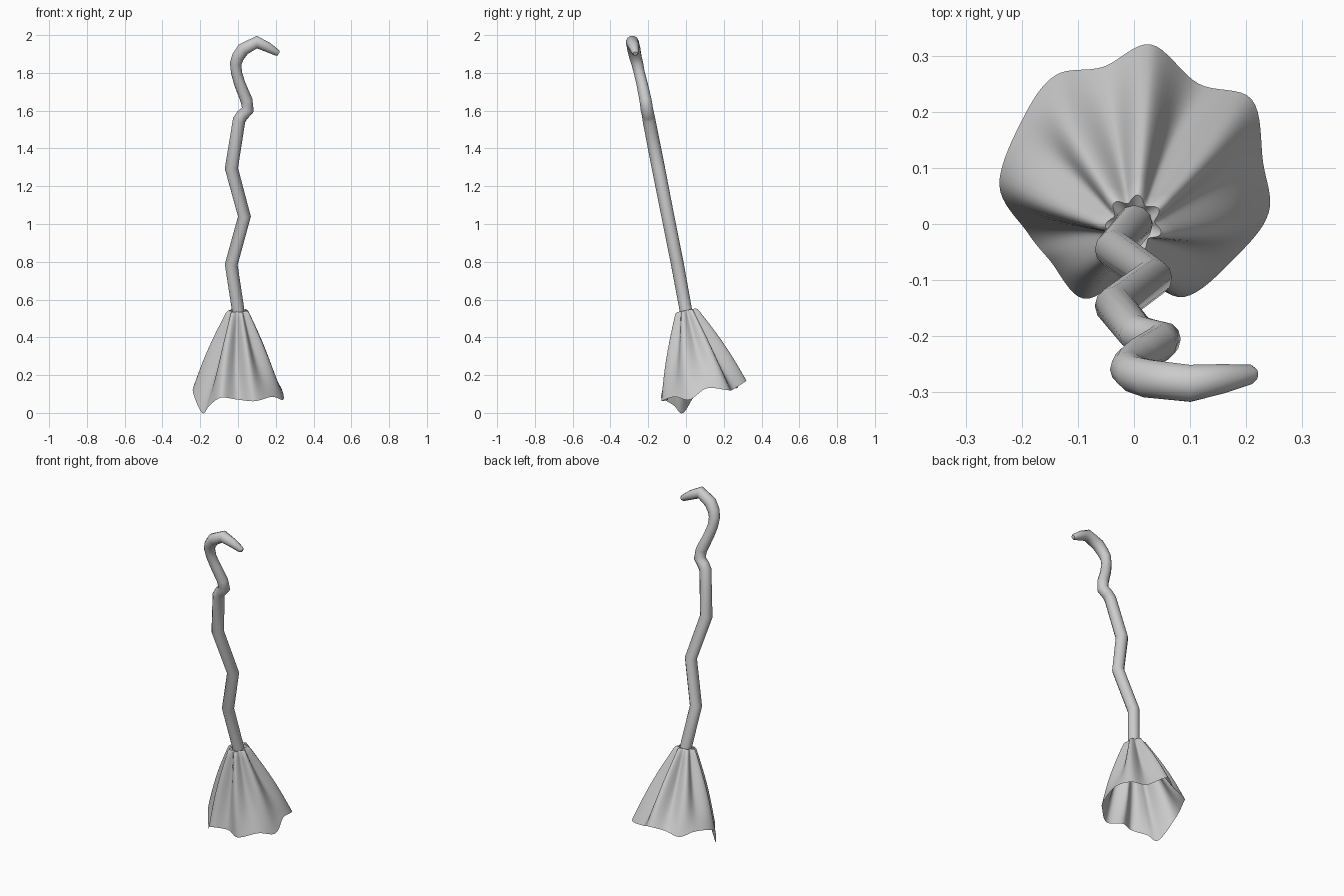
import bpy, bmesh, math
from mathutils import Vector

if "Cube" in bpy.data.objects:
    bpy.data.objects.remove(bpy.data.objects["Cube"])


def finish(obj, angle):
    bpy.ops.object.select_all(action='DESELECT')
    obj.select_set(True)
    bpy.context.view_layer.objects.active = obj
    if obj.type == 'CURVE':
        bpy.ops.object.convert(target='MESH')
    bpy.ops.object.shade_smooth_by_angle(angle=math.radians(angle))


# crooked handle: x, y, z, radius
path = [(0, 0.01, 0.48, .033), (0, -0.002, 0.55, .033), (-.036, -.045, .785, .034),
        (.034, -.096, 1.04, .034), (-.035, -.146, 1.295, .035), (.006, -.196, 1.55, .034),
        (.022, -.200, 1.575, .033), (.052, -.207, 1.605, .033), (.045, -.214, 1.655, .032),
        (.010, -.232, 1.74, .030), (-.008, -.247, 1.80, .029), (-.012, -.258, 1.85, .031),
        (.000, -.268, 1.885, .033), (.028, -.276, 1.925, .035), (.100, -.284, 1.963, .034),
        (.155, -.276, 1.937, .027), (.207, -.268, 1.907, .018), (.216, -.268, 1.902, .011)]
curve = bpy.data.curves.new("handle", 'CURVE')
curve.dimensions = '3D'
curve.bevel_depth = 1.0
curve.bevel_resolution = 4
curve.use_fill_caps = True
spline = curve.splines.new('POLY')
spline.points.add(len(path) - 1)
for p, (x, y, z, r) in zip(spline.points, path):
    p.co = (x, y, z, 1)
    p.radius = r
handle = bpy.data.objects.new("handle", curve)
bpy.context.collection.objects.link(handle)
finish(handle, 60)

# wavy lower rim of the brush, counter-clockwise, alternating ridges and valleys
rim = [Vector(v) for v in [
    (.03, .32, .17), (.115, .25, .125), (.21, .222, .12), (.23, .11, .13),
    (.24, .02, .07), (.18, -.06, .085), (.09, -.13, .062), (0, -.095, .07),
    (-.09, -.133, .08), (-.15, -.065, .04), (-.19, -.015, .0), (-.24, .07, .12),
    (-.197, .19, .15), (-.14, .265, .13), (-.055, .28, .15)]]


def rim_point(t):
    i = int(t)
    f = t - i
    a, b, c, d = (rim[(i + k) % len(rim)] for k in (-1, 0, 1, 2))
    return 0.5 * (2 * b + (c - a) * f + (2 * a - 5 * b + 4 * c - d) * f * f
                  + (3 * b - 3 * c + d - a) * f ** 3)


# pleated brush: rings from the collar down to the rim
N, ROWS = 120, 14
bm = bmesh.new()
rings = []
for row in range(-2, ROWS + 1):
    ring = []
    for k in range(N):
        low = rim_point(k * len(rim) / N)
        ang = math.atan2(low.y - .09, low.x)
        out = Vector((math.cos(ang), math.sin(ang), 0.2 * -math.sin(ang) * -1))
        fold = math.cos(7 * (ang - math.radians(82)))
        top = Vector((0, .003, .533)) + out * (.053 + .010 * fold)
        if row == -2:
            p = Vector((0, .003, .533)) + out * .028
        elif row == -1:
            p = Vector((0, .001, .543)) + out * (.044 + .007 * fold)
        else:
            s = row / ROWS
            p = top.lerp(low, s) + out * .012 * fold * math.sin(math.pi * s)
        ring.append(bm.verts.new(p))
    rings.append(ring)
for a, b in zip(rings, rings[1:]):
    for k in range(N):
        j = (k + 1) % N
        bm.faces.new((a[k], b[k], b[j], a[j]))
bmesh.ops.recalc_face_normals(bm, faces=bm.faces)
mesh = bpy.data.meshes.new("brush")
bm.to_mesh(mesh)
bm.free()
brush = bpy.data.objects.new("brush", mesh)
bpy.context.collection.objects.link(brush)
finish(brush, 60)
